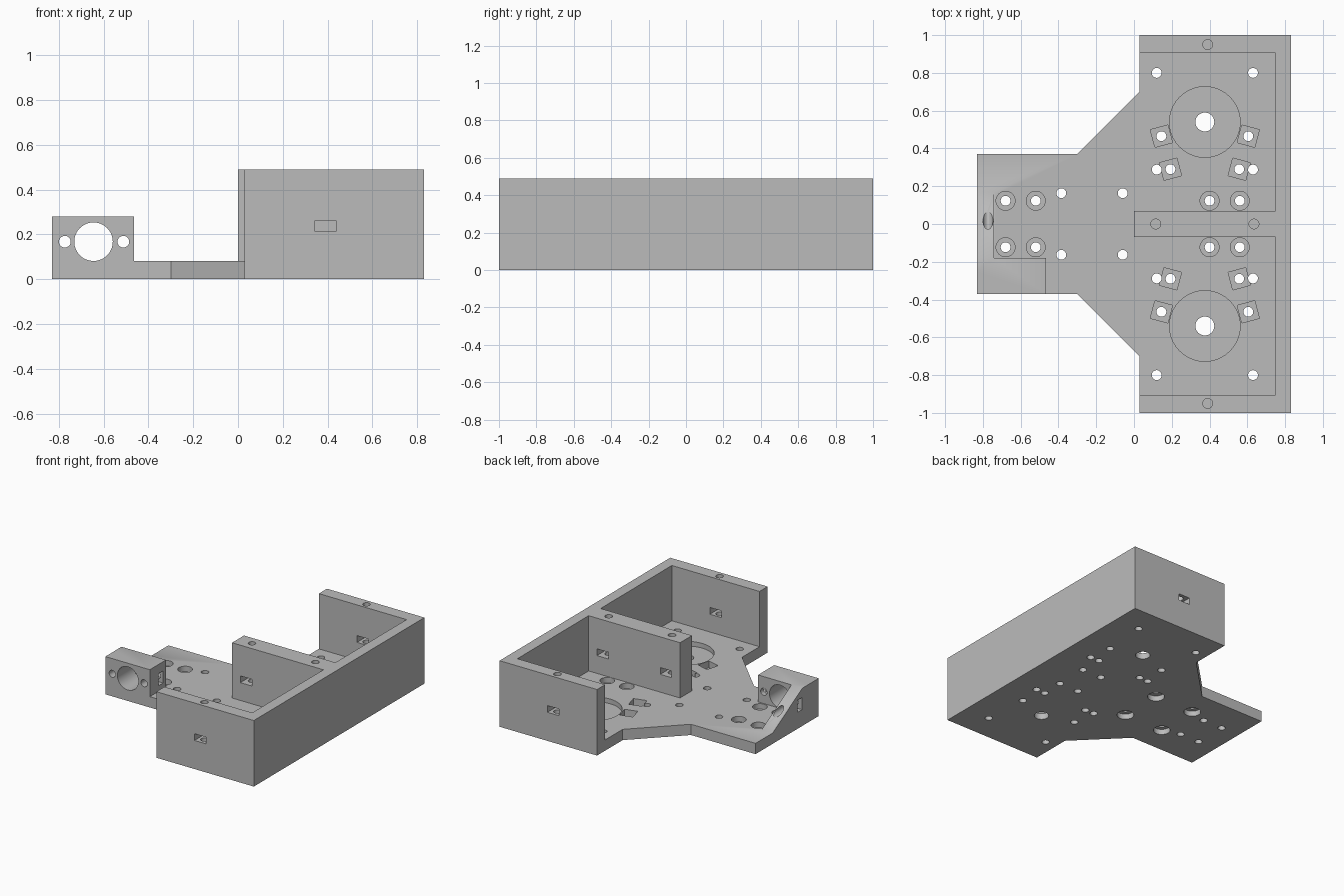
import bpy
import bmesh
from math import radians
from mathutils import Matrix, Vector

cube = bpy.data.objects.get("Cube")
if cube:
    bpy.data.objects.remove(cube, do_unlink=True)

PLATE, WALL, BLOCK = 0.08, 0.49, 0.28   # top heights of the main parts
SCREW = 0.026                           # screw hole radius

grey = bpy.data.materials.new("plain grey")
grey.use_nodes = True
colour = (0.5, 0.5, 0.5, 1)
grey.diffuse_color = colour
grey.node_tree.nodes["Principled BSDF"].inputs["Base Color"].default_value = colour


def finish(name, bm):
    bmesh.ops.recalc_face_normals(bm, faces=bm.faces)
    mesh = bpy.data.meshes.new(name)
    bm.to_mesh(mesh)
    bm.free()
    mesh.materials.append(grey)
    obj = bpy.data.objects.new(name, mesh)
    bpy.context.collection.objects.link(obj)
    return obj


def prism(name, points, offset):
    """Solid made by pushing a flat outline along an offset."""
    bm = bmesh.new()
    face = bm.faces.new([bm.verts.new(p) for p in points])
    side = bmesh.ops.extrude_face_region(bm, geom=[face])["geom"]
    moved = [v for v in side if isinstance(v, bmesh.types.BMVert)]
    bmesh.ops.translate(bm, verts=moved, vec=Vector(offset))
    return finish(name, bm)


def upright(name, outline, top):
    return prism(name, [(x, y, 0) for x, y in outline], (0, 0, top))


def box(bm, x0, x1, y0, y1, z0, z1, turn=0):
    matrix = (Matrix.Translation(((x0 + x1) / 2, (y0 + y1) / 2, (z0 + z1) / 2))
              @ Matrix.Rotation(radians(turn), 4, "Z")
              @ Matrix.Diagonal((x1 - x0, y1 - y0, z1 - z0, 1)))
    bmesh.ops.create_cube(bm, size=1, matrix=matrix)


def drill(bm, x, y, z0, z1, radius):
    bmesh.ops.create_cone(bm, cap_ends=True, segments=40, radius1=radius, radius2=radius,
                          depth=z1 - z0, matrix=Matrix.Translation((x, y, (z0 + z1) / 2)))


def drill_y(bm, x, z, y0, y1, radius):
    matrix = Matrix.Translation((x, (y0 + y1) / 2, z)) @ Matrix.Rotation(radians(90), 4, "X")
    bmesh.ops.create_cone(bm, cap_ends=True, segments=48, radius1=radius, radius2=radius,
                          depth=y1 - y0, matrix=matrix)


# Base plate: narrow nose flaring into a wide body
half = [(-0.83, 0.37), (-0.3, 0.37), (0.03, 0.7), (0.03, 1), (0.83, 1)]
chassis = upright("chassis", half + [(x, -y) for x, y in reversed(half)], PLATE)

# Walls: E-shaped outline of the rim and centre divider
rim = [(0.83, 1), (0.03, 1), (0.03, 0.905), (0.75, 0.905), (0.75, 0.07), (0, 0.07)]
walls = upright("walls", rim + [(x, -y) for x, y in reversed(rim)], WALL)

# Bracket block and its sloping brace
block = upright("bracket_block",
                [(-0.83, -0.37), (-0.465, -0.37), (-0.465, -0.18), (-0.83, -0.18)], BLOCK)
brace = prism("bracket_brace",
              [(-0.83, -0.25, 0), (-0.83, -0.25, BLOCK), (-0.83, -0.18, BLOCK),
               (-0.83, 0.17, PLATE), (-0.83, 0.17, 0)], (0.09, 0, 0))

# Cutters, first layer: everything drilled straight through or into a wall
holes = bmesh.new()
# Second layer: wider recesses and slots that meet those holes
recesses = bmesh.new()

for s in (1, -1):
    # Corner mounting holes
    for x in (0.12, 0.63):
        for y in (0.8, 0.288):
            drill(holes, x, s * y, -0.1, 0.2, SCREW)
    # Holes with round recess on top
    for x in (-0.68, -0.52, 0.4, 0.56):
        drill(holes, x, s * 0.123, -0.1, 0.2, SCREW)
        drill(recesses, x, s * 0.123, 0.04, 0.2, 0.05)
    # Holes with round recess underneath
    for x in (-0.385, -0.06):
        drill(holes, x, s * 0.163, -0.1, 0.2, SCREW)
        drill(recesses, x, s * 0.163, -0.1, 0.04, 0.058)
    # Large axle recess
    drill(holes, 0.375, s * 0.54, -0.1, 0.2, 0.05)
    drill(recesses, 0.375, s * 0.54, 0.045, 0.2, 0.187)
    # Tilted square nut pockets, mirrored about the axle
    for m in (1, -1):
        for dx, y in ((0.23, 0.465), (0.182, 0.29)):
            x = 0.375 - m * dx
            drill(holes, x, s * y, -0.1, 0.2, SCREW)
            box(recesses, x - 0.048, x + 0.048, s * y - 0.048, s * y + 0.048,
                0.03, 0.2, 15 * s * m)

# Screw holes down from the wall tops, crossed by nut slots
for x, y in ((0.39, 0.95), (0.39, -0.95), (0.115, 0), (0.635, 0)):
    drill(holes, x, y, 0.15, 0.6, SCREW)
    box(recesses, x - 0.047, x + 0.047, y - 0.09, y + 0.09, 0.212, 0.262)

# Bracket bore, its two screw holes and their side slots
drill_y(holes, -0.645, 0.167, -0.5, -0.1, 0.086)
drill_y(holes, -0.773, 0.167, -0.5, 0.3, SCREW)
drill_y(holes, -0.512, 0.167, -0.5, -0.1, SCREW)
box(recesses, -0.9, -0.72, -0.175, -0.12, 0.122, 0.212)
box(recesses, -0.555, -0.4, -0.27, -0.215, 0.122, 0.212)

hole_cutter = finish("hole_cutter", holes)
recess_cutter = finish("recess_cutter", recesses)

# Join the solids, then cut
helpers = [walls, block, brace, hole_cutter, recess_cutter]
for helper in helpers:
    helper.hide_render = True
    mod = chassis.modifiers.new(helper.name, "BOOLEAN")
    mod.operation = "DIFFERENCE" if "cutter" in helper.name else "UNION"
    mod.solver = "EXACT"
    mod.use_self = "cutter" in helper.name
    mod.object = helper

bpy.context.view_layer.update()
graph = bpy.context.evaluated_depsgraph_get()
mesh = bpy.data.meshes.new_from_object(chassis.evaluated_get(graph))
chassis.modifiers.clear()
chassis.data = mesh
for helper in helpers:
    bpy.data.objects.remove(helper, do_unlink=True)

# Merge leftover flat seams and smooth only the bores
bm = bmesh.new()
bm.from_mesh(mesh)
bmesh.ops.dissolve_limit(bm, angle_limit=radians(0.5), verts=bm.verts, edges=bm.edges)
bm.to_mesh(mesh)
bm.free()
bpy.context.view_layer.objects.active = chassis
chassis.select_set(True)
bpy.ops.object.shade_smooth_by_angle(angle=radians(30))
